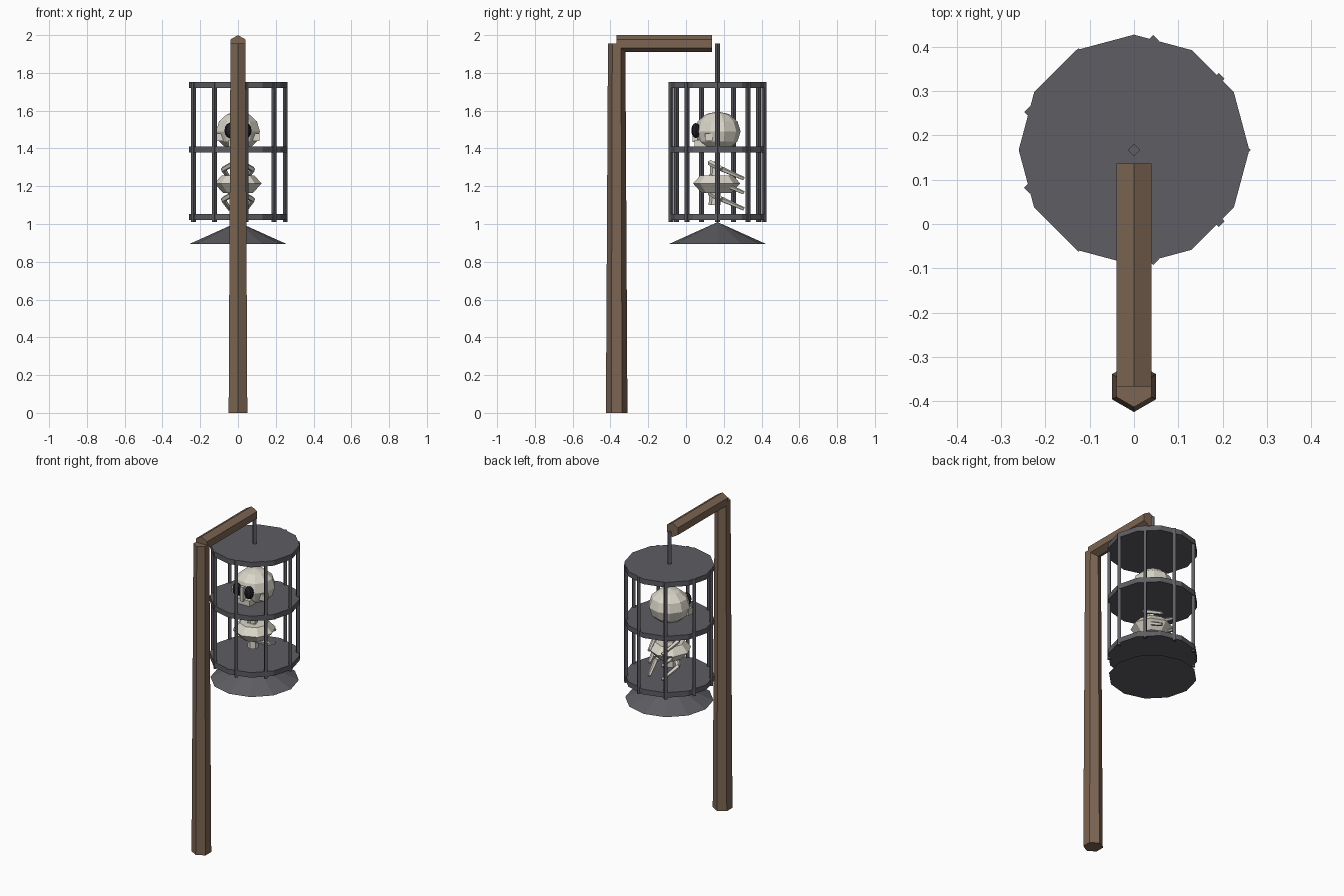
import bpy, math
from mathutils import Vector

if "Cube" in bpy.data.objects:
    bpy.data.objects.remove(bpy.data.objects["Cube"])

CY = 0.167   # cage axis


def mat(name, c):
    m = bpy.data.materials.new(name)
    m.diffuse_color = (*c, 1)
    m.use_nodes = True
    m.node_tree.nodes["Principled BSDF"].inputs["Base Color"].default_value = m.diffuse_color
    return m


WOOD = mat("wood", (0.20, 0.13, 0.085))
IRON = mat("iron", (0.11, 0.11, 0.125))
BONE = mat("bone", (0.70, 0.67, 0.58))
DARK = mat("dark", (0.015, 0.015, 0.02))


def done(name, m):
    o = bpy.context.object
    o.name = name
    o.data.materials.append(m)
    return o


def rod(name, a, b, r1, r2, sides, m, spin=0):
    """Tapered prism from a to b."""
    a, b = Vector(a), Vector(b)
    d = b - a
    bpy.ops.mesh.primitive_cone_add(vertices=sides, radius1=r1, radius2=r2,
                                    depth=d.length, location=(a + b) / 2)
    o = done(name, m)
    for v in o.data.vertices:
        x, y = v.co.x, v.co.y
        v.co.x = x * math.cos(spin) - y * math.sin(spin)
        v.co.y = x * math.sin(spin) + y * math.cos(spin)
    o.rotation_euler = d.to_track_quat('Z', 'Y').to_euler()
    return o


def ball(name, loc, scale, seg, rings, m):
    bpy.ops.mesh.primitive_uv_sphere_add(segments=seg, ring_count=rings, radius=1, location=loc)
    o = done(name, m)
    o.scale = scale
    return o


def box(name, loc, size, m):
    bpy.ops.mesh.primitive_cube_add(size=1, location=loc)
    o = done(name, m)
    o.scale = size
    return o


# Gallows post and arm
rod("post", (0, -0.367, 0), (0, -0.367, 1.955), 0.057, 0.046, 6, WOOD)
rod("arm", (0, -0.367, 1.955), (0, 0.137, 1.955), 0.045, 0.045, 6, WOOD)
rod("hanger", (0, CY, 1.74), (0, CY, 1.955), 0.014, 0.014, 4, IRON)

# Cage discs, bars and bottom cone
for name, z in (("top_disc", 1.737), ("middle_disc", 1.395), ("bottom_disc", 1.037)):
    rod(name, (0, CY, z - 0.016), (0, CY, z + 0.016), 0.26, 0.26, 12, IRON)
for i in range(9):
    t = math.radians(40 * i)
    x, y = 0.25 * math.cos(t), CY + 0.25 * math.sin(t)
    rod("cage_bar", (x, y, 1.01), (x, y, 1.753), 0.013, 0.013, 4, IRON)
rod("bottom_cone", (0, CY, 0.895), (0, CY, 1.01), 0.255, 0.0, 12, IRON)

# Skull
ball("skull", (0, CY, 1.49), (0.122, 0.122, 0.106), 10, 6, BONE)
box("jaw", (0, 0.085, 1.412), (0.10, 0.08, 0.066), BONE)
box("nose_bridge", (0, 0.055, 1.48), (0.022, 0.04, 0.09), BONE)
for s in (-1, 1):
    ball("eye_socket", (s * 0.042, 0.052, 1.495), (0.03, 0.024, 0.04), 8, 6, DARK)
    box("cheekbone", (s * 0.095, 0.12, 1.46), (0.04, 0.04, 0.04), BONE)

# Chest: faceted bulge between two tapering halves
CH = (0, 0.162)
rod("chest_upper", (*CH, 1.215), (*CH, 1.258), 0.125, 0.085, 8, BONE)
rod("chest_lower", (*CH, 1.165), (*CH, 1.215), 0.08, 0.125, 8, BONE)

# Spine and three rib pairs sweeping back and down
rod("spine", (0, 0.152, 1.10), (0, 0.152, 1.33), 0.032, 0.024, 6, BONE)
for z in (1.325, 1.25, 1.165):
    for s in (-1, 1):
        p = [(s * 0.015, 0.125, z), (s * 0.078, 0.19, z - 0.035), (s * 0.045, 0.305, z - 0.085)]
        rod("rib_root", p[0], p[1], 0.015, 0.014, 5, BONE)
        rod("rib_tip", p[1], p[2], 0.014, 0.010, 5, BONE)
